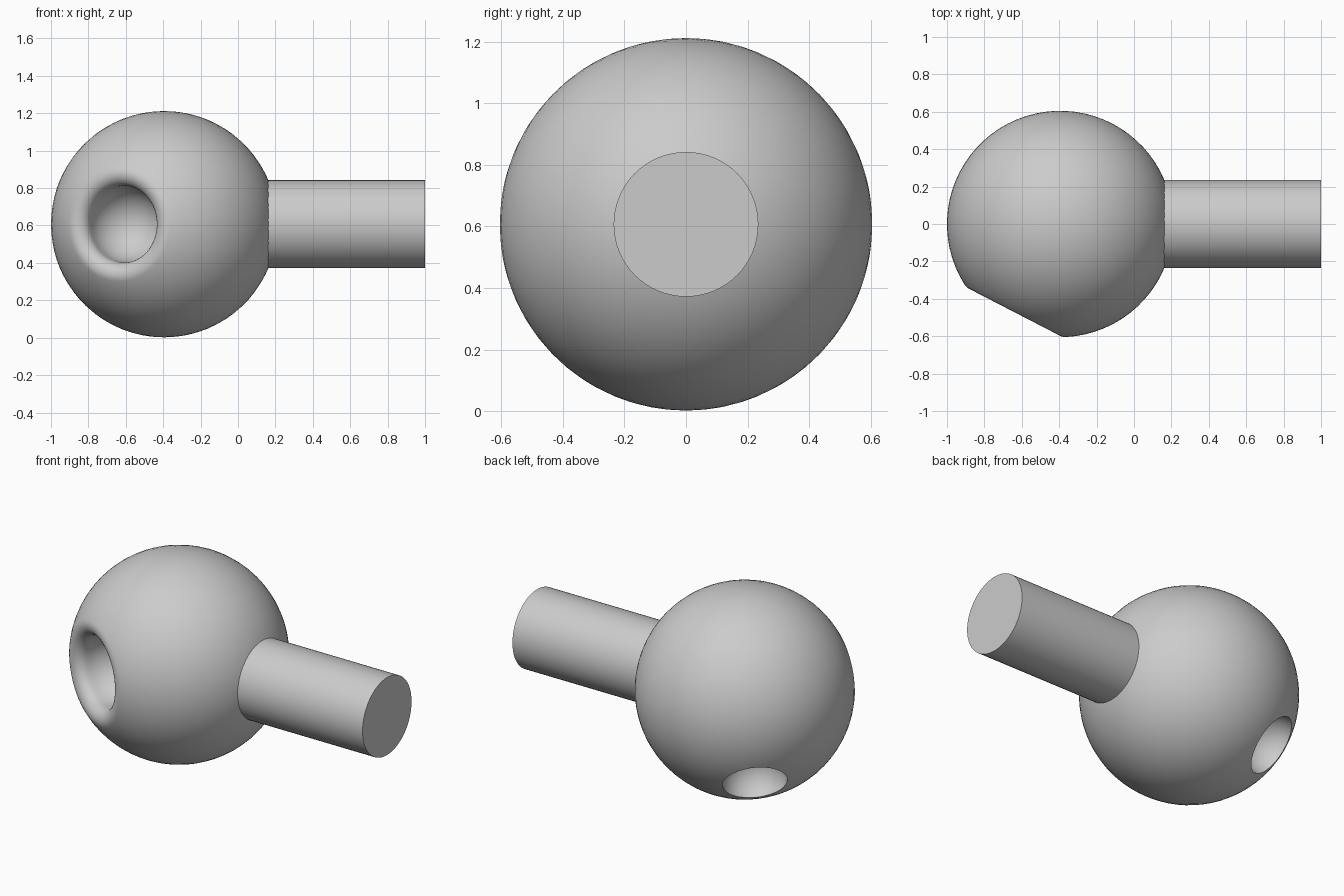
import bpy, bmesh
from math import sin, cos, asin, pi, radians
from mathutils import Vector, Matrix

cube = bpy.data.objects.get("Cube")
if cube:
    bpy.data.objects.remove(cube, do_unlink=True)

CENTRE = Vector((-0.395, 0, 0.607))
R = 0.605                                # ball radius
DIMPLE_DIR = Vector((-0.46, -0.89, 0)).normalized()
SOCKET_DIR = Vector((-0.53, 0.59, -0.61)).normalized()


def arc(cx, cz, r, start, end, n):
    """Points on an arc; angles in radians measured from +z towards +x."""
    angles = [start + (end - start) * i / n for i in range(n + 1)]
    return [(cx + r * sin(a), cz + r * cos(a)) for a in angles]


def aim(direction):
    return direction.to_track_quat('Z', 'Y').to_matrix().to_4x4()


def lathe(name, profile, matrix, steps=72):
    bm = bmesh.new()
    verts = [bm.verts.new((max(x, 0), 0, z)) for x, z in profile]
    edges = [bm.edges.new(pair) for pair in zip(verts, verts[1:])]
    bmesh.ops.spin(bm, geom=verts + edges, cent=(0, 0, 0), axis=(0, 0, 1),
                   angle=2 * pi, steps=steps)
    bmesh.ops.remove_doubles(bm, verts=bm.verts, dist=0.0005)
    bmesh.ops.recalc_face_normals(bm, faces=bm.faces)
    bm.transform(matrix)
    mesh = bpy.data.meshes.new(name)
    bm.to_mesh(mesh)
    bm.free()
    obj = bpy.data.objects.new(name, mesh)
    bpy.context.collection.objects.link(obj)
    return obj


def activate(obj):
    bpy.ops.object.select_all(action='DESELECT')
    obj.select_set(True)
    bpy.context.view_layer.objects.active = obj


# Ball turned around the dimple axis: bowl, rounded lip, then the sphere
bowl_r, lip_r = 0.205, 0.0665
theta = asin(0.305 / R)
lip_x, lip_z = (R - lip_r) * sin(theta), (R - lip_r) * cos(theta)
profile = arc(0, 0.44, bowl_r, pi, pi / 2, 12)
profile += arc(lip_x, lip_z, lip_r, -pi / 2, theta, 10)
profile += arc(0, 0, R, theta, pi, 30)[1:]
ball = lathe("ball", profile, Matrix.Translation(CENTRE) @ aim(DIMPLE_DIR))

# Sharp-edged round socket low on the back
cutter = lathe("socket_cutter", arc(0, 0, 0.18, 0, pi, 20),
               Matrix.Translation(CENTRE + SOCKET_DIR * 0.56) @ aim(SOCKET_DIR), 48)
cutter.hide_render = True
cut = ball.modifiers.new("socket", 'BOOLEAN')
cut.operation = 'DIFFERENCE'
cut.solver = 'EXACT'
cut.object = cutter
activate(ball)
bpy.ops.object.modifier_apply(modifier=cut.name)
bpy.data.objects.remove(cutter, do_unlink=True)

# Straight stem with a flat end
stem_profile = [(0, 0.16), (0.235, 0.16), (0.235, 1), (0, 1)]
stem = lathe("stem", stem_profile,
             Matrix.Translation((0, 0, CENTRE.z)) @ aim(Vector((1, 0, 0))), 64)

for part in (ball, stem):
    activate(part)
    bpy.ops.object.shade_smooth_by_angle(angle=radians(35))
